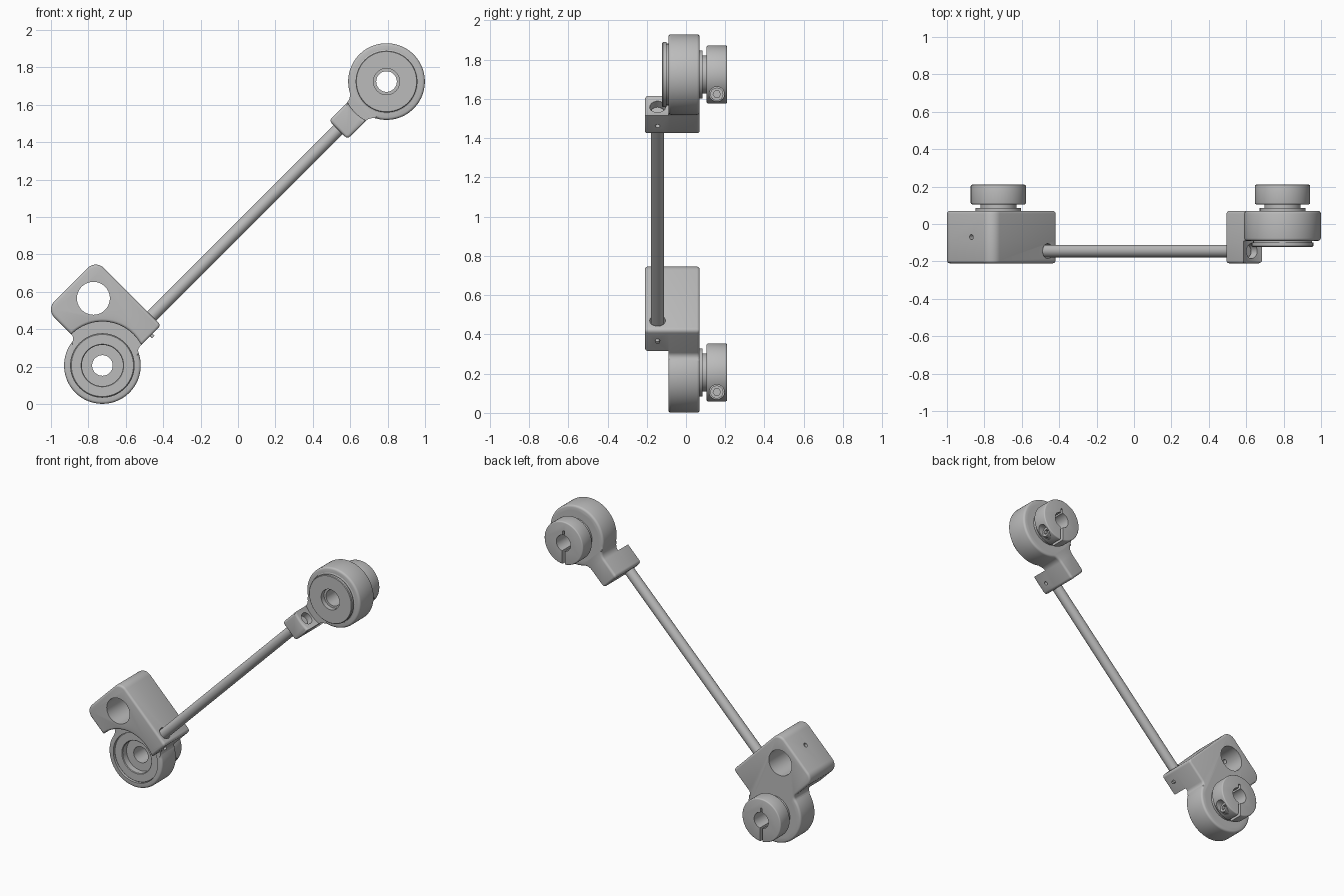
import bpy, bmesh, math
from mathutils import Matrix, Vector

if "Cube" in bpy.data.objects:
    bpy.data.objects.remove(bpy.data.objects["Cube"])

grey = bpy.data.materials.new("plain grey")
grey.use_nodes = True
COLOUR = (0.5, 0.5, 0.5, 1)
grey.diffuse_color = COLOUR
grey.node_tree.nodes["Principled BSDF"].inputs["Base Color"].default_value = COLOUR

RING = 0.205          # ring radius
CUT = 0.235           # clearance arc in front of the ring
HALF = 0.07           # half width of the rod clamp
BACK, MID, FRONT = -0.07, 0.09, 0.21   # depth levels, positive to the front
ROD_D = 0.145


def frame(x, z, angle):
    """Local x runs along the arm, local z points to the front."""
    return (Matrix.Translation((x, 0, z)) @ Matrix.Rotation(-math.radians(angle), 4, 'Y')
            @ Matrix.Rotation(math.pi / 2, 4, 'X'))


LOW, HIGH = (-0.725, 0.206), (0.794, 1.724)
SPAN = math.dist(LOW, HIGH)
low_arm, high_arm = frame(*LOW, 45), frame(*HIGH, 225)


def finish(name, bm, mat):
    bmesh.ops.recalc_face_normals(bm, faces=bm.faces)
    mesh = bpy.data.meshes.new(name)
    bm.to_mesh(mesh)
    bm.free()
    mesh.materials.append(grey)
    ob = bpy.data.objects.new(name, mesh)
    bpy.context.scene.collection.objects.link(ob)
    ob.matrix_world = mat
    return ob


def arc(cx, cy, r, a0, a1, n=10):
    angles = [math.radians(a0 + (a1 - a0) * i / n) for i in range(n + 1)]
    return [(cx + r * math.cos(a), cy + r * math.sin(a)) for a in angles]


def prism(name, outline, d0, d1, mat, rounded, size=0.014):
    """Extrude an outline in depth and round the rim edges picked by a rule."""
    bm = bmesh.new()
    face = bm.faces.new([bm.verts.new((x, y, d0)) for x, y in outline])
    top = bmesh.ops.extrude_face_region(bm, geom=[face])["geom"]
    bmesh.ops.translate(bm, vec=(0, 0, d1 - d0),
                        verts=[v for v in top if isinstance(v, bmesh.types.BMVert)])
    edges = [e for e in bm.edges if abs(e.verts[0].co.z - e.verts[1].co.z) < 1e-5
             and all(rounded(v.co) for v in e.verts)]
    bmesh.ops.bevel(bm, geom=edges, offset=size, segments=3, profile=0.5, affect='EDGES')
    return finish(name, bm, mat)


def lathe(name, profile, mat, steps=64):
    """Spin a closed (radius, depth) section around the ring axis."""
    bm = bmesh.new()
    verts = [bm.verts.new((r, 0, d)) for r, d in profile]
    edges = [bm.edges.new((a, b)) for a, b in zip(verts, verts[1:] + verts[:1])]
    bmesh.ops.spin(bm, geom=verts + edges, cent=(0, 0, 0), axis=(0, 0, 1),
                   angle=math.tau, steps=steps)
    bmesh.ops.remove_doubles(bm, verts=bm.verts, dist=1e-5)
    return finish(name, bm, mat)


def rod(name, p, q, r, mat, sides=32):
    p, q = Vector(p), Vector(q)
    bm = bmesh.new()
    turn = (q - p).to_track_quat('Z', 'Y').to_matrix().to_4x4()
    bmesh.ops.create_cone(bm, cap_ends=True, segments=sides, radius1=r, radius2=r,
                          depth=(q - p).length, matrix=Matrix.Translation((p + q) / 2) @ turn)
    return finish(name, bm, mat)


def box(name, lo, hi, mat):
    lo, hi = Vector(lo), Vector(hi)
    bm = bmesh.new()
    bmesh.ops.create_cube(bm, size=1, matrix=Matrix.Translation((lo + hi) / 2)
                          @ Matrix.Diagonal((*(hi - lo), 1)))
    return finish(name, bm, mat)


def carve(ob, *cutters):
    for c in cutters:
        c.hide_render = True
        mod = ob.modifiers.new("cut", 'BOOLEAN')
        mod.operation, mod.solver, mod.object = 'DIFFERENCE', 'EXACT', c
    bpy.context.view_layer.update()
    done = ob.evaluated_get(bpy.context.evaluated_depsgraph_get())
    mesh = bpy.data.meshes.new_from_object(done)
    ob.modifiers.clear()
    ob.data = mesh
    for c in cutters:
        bpy.data.objects.remove(c)


def back_rim(co):
    return co.z < BACK + 0.001 or co.xy.length < RING + 0.0005


def front_rim(co):
    return co.z > FRONT - 0.001


def fillet(f, offset):
    """Centre distance along the arm and angle of a fillet touching the ring."""
    along = math.sqrt((RING + f) ** 2 - offset ** 2)
    return along, math.degrees(math.atan2(offset, along))


bite = math.degrees(math.asin(HALF / CUT))
CORNER = 0.02

# Lower joint outline: square block growing out of a ring
U, V, R = 0.374, 0.424, 0.06
f = 0.03
fx, fa = fillet(f, HALF + f)
fy, fb = fillet(f, f)
block = (arc(U - CORNER, CORNER - HALF, CORNER, -90, 0, 5)
         + arc(U - R, V - R, R, 0, 90) + arc(R, V - R, R, 90, 180))
lower_back = (arc(0, 0, RING, 90 + fb, 360 - fa, 64) + arc(fx, -HALF - f, f, 180 - fa, 90, 6)
              + block + arc(-f, fy, f, 0, fb - 90, 6)[:-1])
lower_front = arc(0, 0, CUT, 90, -bite, 24) + block

# Upper joint outline: narrow rod clamp growing out of a ring
E, g = 0.365, 0.06
gx, ga = fillet(g, HALF + g)
clamp_end = (arc(E - CORNER, CORNER - HALF, CORNER, -90, 0, 5)
             + arc(E - CORNER, HALF - CORNER, CORNER, 0, 90, 5))
upper_back = (arc(0, 0, RING, ga, 360 - ga, 64) + arc(gx, -HALF - g, g, 180 - ga, 90)
              + clamp_end + arc(gx, HALF + g, g, -90, ga - 180)[:-1])
upper_front = arc(0, 0, CUT, bite, -bite, 12) + clamp_end


def bore(mat, x=0, y=0, r=0.17):
    return rod("cutter", (x, y, -0.3), (x, y, 0.3), r, mat, 64)


def rod_hole(mat):
    return rod("cutter", (0.1, 0, ROD_D), (0.5, 0, ROD_D), 0.04, mat)


def pin_hole(mat, side):
    return rod("cutter", (0.3, 0, ROD_D), (0.3, side * 0.2, ROD_D), 0.012, mat, 16)


# Joint bodies
lower_ring = prism("lower_joint_back", lower_back, BACK, MID, low_arm, back_rim)
carve(lower_ring, bore(low_arm), bore(low_arm, 0.22, 0.288, 0.088),
      rod("cutter", (0.22, 0.3, 0.07), (0.22, 0.5, 0.07), 0.014, low_arm, 16))
lower_block = prism("lower_joint_front", lower_front, MID, FRONT, low_arm, front_rim)
carve(lower_block, bore(low_arm, 0.22, 0.288, 0.088), rod_hole(low_arm), pin_hole(low_arm, -1))
upper_ring = prism("upper_joint_back", upper_back, BACK, MID, high_arm, back_rim)
carve(upper_ring, bore(high_arm))
upper_block = prism("upper_joint_front", upper_front, MID, FRONT, high_arm, front_rim)
carve(upper_block, rod_hole(high_arm), pin_hole(high_arm, 1))

# Connecting rod and its set pin
rod("connecting_rod", (0.25, 0, ROD_D), (SPAN - 0.27, 0, ROD_D), 0.034, low_arm)
rod("set_pin", (0.3, -0.03, ROD_D), (0.3, -0.085, ROD_D), 0.01, low_arm, 16)

# Bearings inside the rings
HOLE = 0.055
lathe("lower_bearing", [(0.17, BACK), (0.17, 0.072), (0.166, 0.076), (0.114, 0.076),
                        (0.11, 0.072), (0.11, 0.03), (HOLE, 0.03), (HOLE, BACK)], low_arm)
lathe("upper_bearing", [(0.17, BACK), (0.17, 0.085), (0.157, 0.09), (0.157, 0.1), (0.165, 0.1),
                        (0.165, 0.118), (0.161, 0.122), (0.07, 0.122), (0.07, 0.09),
                        (HOLE, 0.09), (HOLE, BACK)], high_arm)

# Shaft hub and split clamp collar behind each ring
for label, centre in (("lower", LOW), ("upper", HIGH)):
    m = frame(*centre, 0)
    lathe(label + "_hub", [(HOLE, BACK), (0.122, BACK), (0.122, -0.085), (0.097, -0.085),
                           (0.097, -0.108), (HOLE, -0.108)], m)
    collar = prism(label + "_collar", arc(0, 0, 0.148, 0, 360, 64)[:-1], -0.21, -0.105, m,
                   lambda co: True, 0.008)
    carve(collar, bore(m, r=HOLE),
          box("cutter", (-0.01, -0.2, -0.3), (0.01, 0, 0), m),
          box("cutter", (-0.007, 0, -0.3), (0.007, 0.085, 0), m),
          rod("cutter", (0.05, -0.1, -0.157), (0.2, -0.1, -0.157), 0.038, m))
    screw = rod(label + "_collar_screw", (0.045, -0.1, -0.157), (0.09, -0.1, -0.157), 0.033, m)
    carve(screw, rod("cutter", (0.07, -0.1, -0.157), (0.2, -0.1, -0.157), 0.019, m, 6))

# Smooth shading with sharp edges kept
bpy.ops.object.select_all(action='DESELECT')
for ob in bpy.context.scene.objects:
    if ob.type == 'MESH' and grey.name in ob.data.materials:
        ob.select_set(True)
        bpy.context.view_layer.objects.active = ob
bpy.ops.object.shade_smooth_by_angle(angle=math.radians(35))
